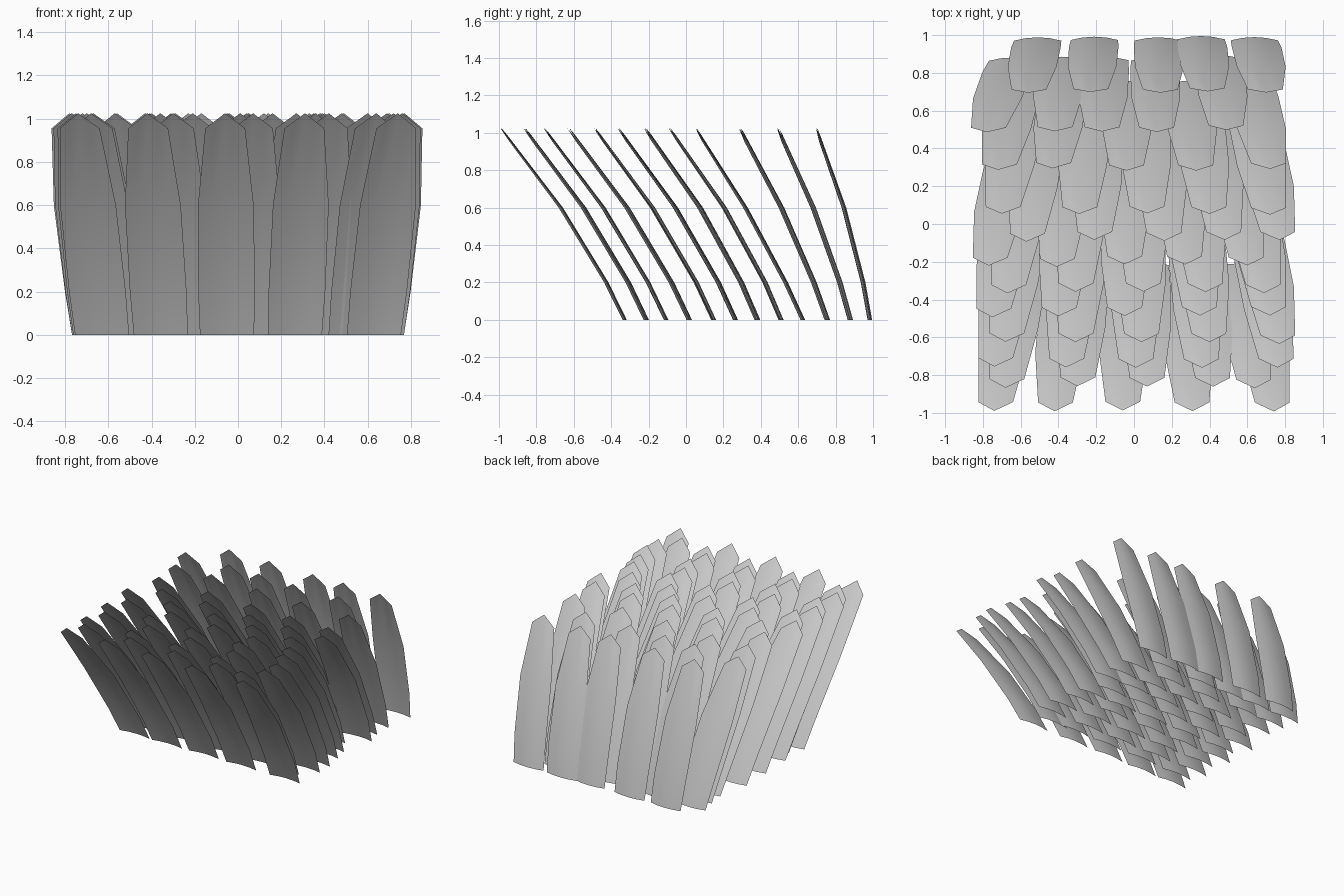
import bpy
import random

if "Cube" in bpy.data.objects:
    bpy.data.objects.remove(bpy.data.objects["Cube"])

random.seed(4)

# Rows of blades: base y, tip y, tip x positions (front to back)
ROWS = [
    (-0.315, -0.985, (-.74, -.42, -.06, .31, .74)),
    (-0.205, -0.865, (-.68, -.30, .07, .42, .64)),
    (-0.095, -0.755, (-.74, -.36, .01, .36, .76)),
    (0.025, -0.63, (-.68, -.31, .04, .40, .77)),
    (0.155, -0.49, (-.75, -.40, -.05, .35, .72)),
    (0.275, -0.36, (-.67, -.31, .05, .38, .69)),
    (0.39, -0.22, (-.77, -.41, -.05, .27, .60)),
    (0.515, -0.09, (-.57, -.21, .16, .48, .77)),
    (0.635, 0.055, (-.70, -.29, .07, .40, .72)),
    (0.765, 0.29, (-.72, -.43, -.04, .33, .72)),
    (0.885, 0.49, (-.78, -.42, -.17, .12, .49)),
    (0.993, 0.70, (-.56, -.23, .14, .39, .70)),
]

# Blade outline: height, half width
OUTLINE = [(0, .125), (.2, .131), (.6, .129), (.955, .092)]
TIP_Z = 1.025
COLS = (-1, -.5, 0, .5, 1)
ARCH = 0.018   # sideways cupping


def blade(name, base_x, base_y, tip_x, tip_y, curl):
    """One arched, forward-curling sheet with a pointed tip."""
    slope = (base_y - tip_y - curl * TIP_Z ** 2) / TIP_Z

    def centre(z):
        t = z / TIP_Z
        return base_x + (tip_x - base_x) * t, base_y - slope * z - curl * z * z

    verts, faces = [], []
    for z, half in OUTLINE:
        for u in COLS:
            # the last ring rises towards the middle
            zz = z + (0.034 * (1 - abs(u)) if z > .9 else 0)
            x, y = centre(zz)
            verts.append((x + u * half, y - ARCH * u * u * half / .13, zz))
    n = len(COLS)
    for r in range(len(OUTLINE) - 1):
        for c in range(n - 1):
            a = r * n + c
            faces.append((a, a + 1, a + n + 1, a + n))
    # pointed tip
    verts.append((*centre(TIP_Z), TIP_Z))
    last = (len(OUTLINE) - 1) * n
    for c in range(n - 1):
        faces.append((last + c, last + c + 1, len(verts) - 1))
    mesh = bpy.data.meshes.new(name)
    mesh.from_pydata(verts, [], faces)
    mesh.shade_smooth()
    obj = bpy.data.objects.new(name, mesh)
    bpy.context.collection.objects.link(obj)


# Overlapping rows, fanned outward at the tips
for r, (base_y, tip_y, tips) in enumerate(ROWS):
    spread = 0.85 if r < 10 else 0.91
    curl = 0.2 if r < 8 else 0.13
    for i, tip_x in enumerate(tips):
        base_x = max(-.643, min(.643, tip_x * spread))
        dy = random.uniform(-.008, .008)
        blade(f"blade_row{r + 1}_{i + 1}", base_x, base_y + dy, tip_x, tip_y + dy, curl)
